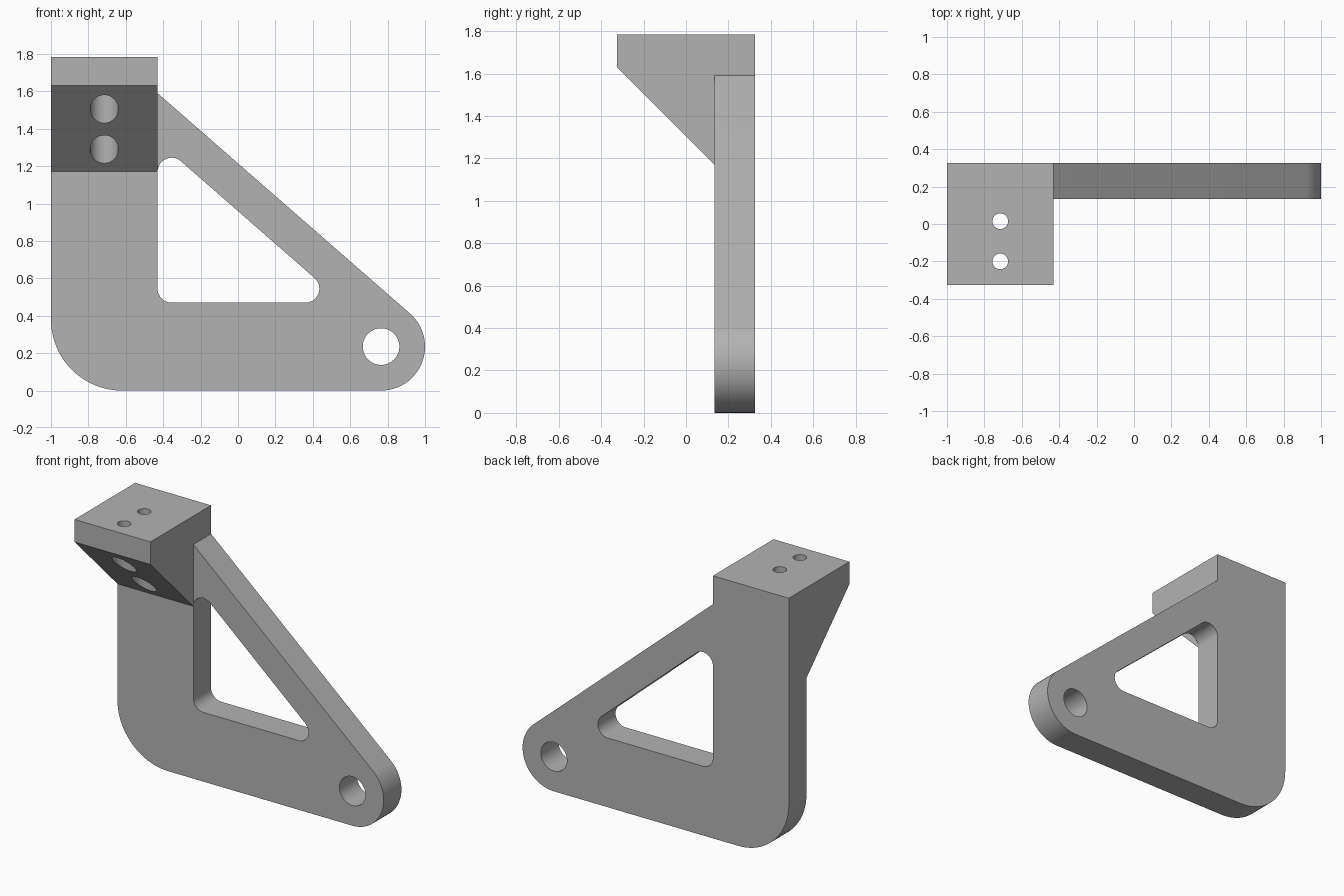
import bpy, bmesh
from math import cos, sin, radians, atan2
from mathutils import Vector

cube = bpy.data.objects.get("Cube")
if cube:
    bpy.data.objects.remove(cube, do_unlink=True)

grey = bpy.data.materials.new("plain grey")
grey.use_nodes = True
COLOUR = (0.45, 0.45, 0.45, 1)
grey.diffuse_color = COLOUR
grey.node_tree.nodes["Principled BSDF"].inputs["Base Color"].default_value = COLOUR


def arc(cx, cz, r, start, end, steps=20):
    """Points on an arc, angles in degrees."""
    angles = [radians(start + (end - start) * i / steps) for i in range(steps + 1)]
    return [(cx + r * cos(a), cz + r * sin(a)) for a in angles]


def prism(name, points, place, direction):
    """Extrude a flat profile; place maps a 2D point into space."""
    bm = bmesh.new()
    face = bm.faces.new([bm.verts.new(place(*p)) for p in points])
    moved = bmesh.ops.extrude_face_region(bm, geom=[face])["geom"]
    bmesh.ops.translate(bm, vec=Vector(direction),
                        verts=[v for v in moved if isinstance(v, bmesh.types.BMVert)])
    bmesh.ops.recalc_face_normals(bm, faces=bm.faces)
    mesh = bpy.data.meshes.new(name)
    bm.to_mesh(mesh)
    bm.free()
    mesh.materials.append(grey)
    obj = bpy.data.objects.new(name, mesh)
    bpy.context.collection.objects.link(obj)
    return obj


def combine(target, tool, operation):
    """Apply a boolean and remove the tool."""
    mod = target.modifiers.new(operation, "BOOLEAN")
    mod.operation = operation
    mod.solver = "EXACT"
    mod.object = tool
    bpy.context.view_layer.objects.active = target
    bpy.ops.object.modifier_apply(modifier=mod.name)
    bpy.data.objects.remove(tool, do_unlink=True)


LEFT, INNER, TOP = -1.0, -0.43, 1.783
FRONT, PLATE_FRONT, BACK = -0.325, 0.135, 0.325
LUG_X, LUG_R = 0.765, 0.235

# Slope of the diagonal arm, as the direction of its outward normal
slope = 90 - 41.15

# Flat plate: column, base, rounded lug and diagonal arm
outline = ([(LEFT, TOP)] + arc(-0.62, 0.38, 0.38, 180, 270)
           + arc(LUG_X, LUG_R, LUG_R, -90, slope, 32)
           + [(INNER, 1.59), (INNER, TOP)])
bracket = prism("bracket", outline, lambda x, z: (x, PLATE_FRONT, z),
                (0, BACK - PLATE_FRONT, 0))

# Mounting block with a sloped underside
block = prism("mounting_block",
              [(FRONT, TOP), (FRONT, 1.63), (PLATE_FRONT, 1.17), (PLATE_FRONT, TOP)],
              lambda y, z: (LEFT, y, z), (INNER - LEFT, 0, 0))
combine(bracket, block, "UNION")

# Rounded triangular window and lug hole
window = (arc(-0.355, 0.545, 0.075, 180, 270, 10)
          + arc(0.36, 0.545, 0.075, -90, slope, 14)
          + arc(-0.355, 1.17, 0.075, slope, 180, 14))
lug_hole = arc(LUG_X, LUG_R, 0.098, 0, 360, 40)[:-1]
for name, shape in (("window_cutter", window), ("lug_hole_cutter", lug_hole)):
    cutter = prism(name, shape, lambda x, z: (x, 0.1, z), (0, 0.3, 0))
    combine(bracket, cutter, "DIFFERENCE")

# Two bolt holes, each counterbored from below
for y in (0.015, -0.2):
    for name, radius, low, high in (("bolt_cutter", 0.042, 1.1, 1.9),
                                    ("counterbore_cutter", 0.075, 1.1, 1.63)):
        circle = arc(-0.715, y, radius, 0, 360, 32)[:-1]
        cutter = prism(name, circle, lambda x, v: (x, v, low), (0, 0, high - low))
        combine(bracket, cutter, "DIFFERENCE")

# Smooth the curved walls, keep corners sharp
bpy.ops.object.select_all(action="DESELECT")
bracket.select_set(True)
bpy.context.view_layer.objects.active = bracket
bpy.ops.object.shade_smooth_by_angle(angle=radians(30))
